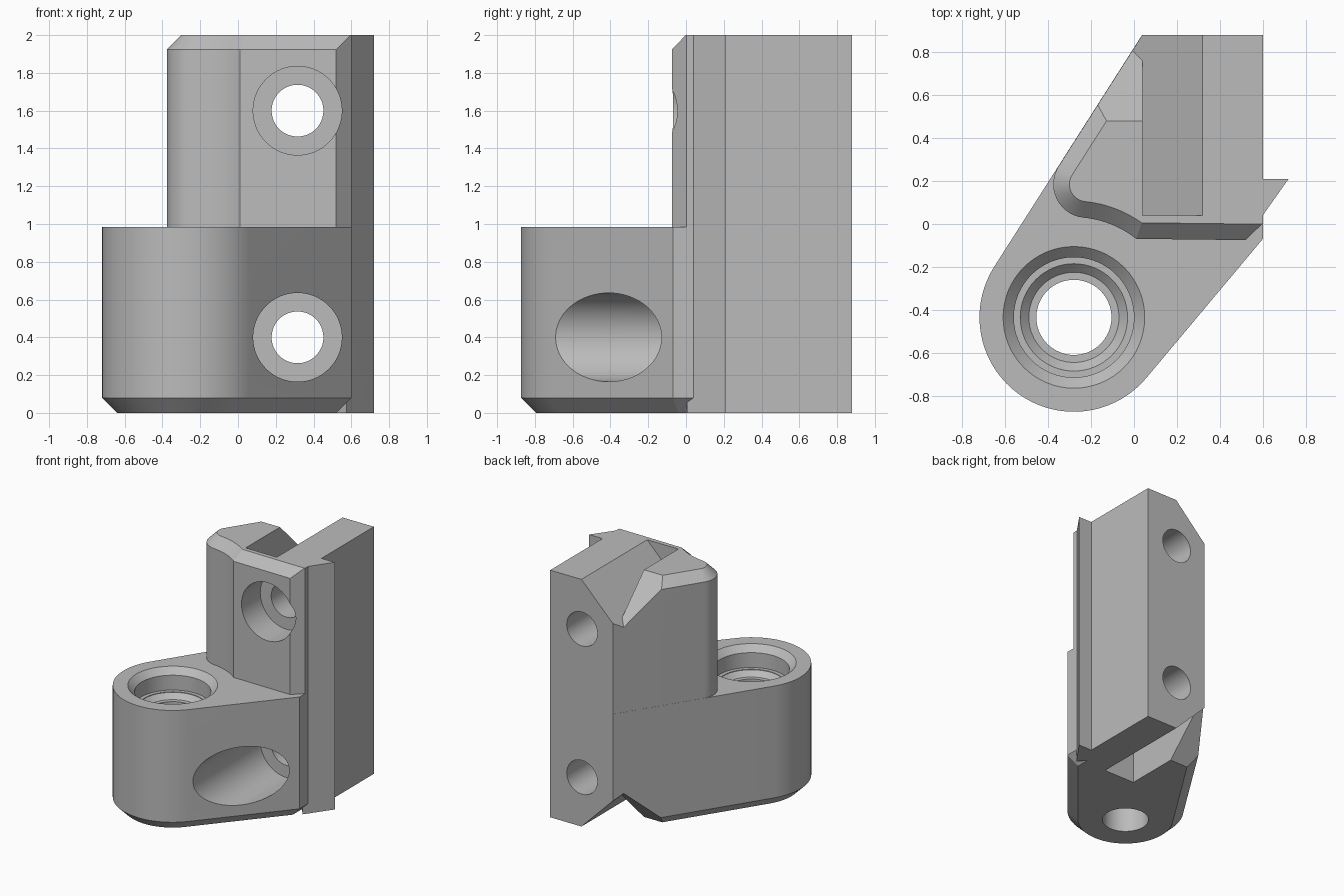
import bpy, bmesh
from math import sin, cos, pi, atan2, acos, hypot
from mathutils import Vector, Matrix

if "Cube" in bpy.data.objects:
    bpy.data.objects.remove(bpy.data.objects["Cube"])

grey = bpy.data.materials.new("plain grey")
grey.use_nodes = True
tone = (0.5, 0.5, 0.5, 1)
grey.diffuse_color = tone
grey.node_tree.nodes["Principled BSDF"].inputs["Base Color"].default_value = tone


def finish(bm, name):
    bmesh.ops.recalc_face_normals(bm, faces=bm.faces)
    mesh = bpy.data.meshes.new(name)
    bm.to_mesh(mesh)
    bm.free()
    mesh.materials.append(grey)
    ob = bpy.data.objects.new(name, mesh)
    bpy.context.collection.objects.link(ob)
    return ob


def loft(name, rings):
    """Solid through matching rings of 3D points, capped at both ends."""
    bm = bmesh.new()
    loops = [[bm.verts.new(p) for p in ring] for ring in rings]
    bm.faces.new(loops[0])
    bm.faces.new(loops[-1])
    n = len(loops[0])
    for a, b in zip(loops, loops[1:]):
        for i in range(n):
            j = (i + 1) % n
            bm.faces.new((a[i], a[j], b[j], b[i]))
    return finish(bm, name)


def level(points, z):
    return [(p[0], p[1], z) for p in points]


def arc(centre, radius, start, end, steps):
    return [centre + radius * Vector((cos(t), sin(t)))
            for t in (start + (end - start) * i / steps for i in range(steps + 1))]


def inset(points, distances):
    """Move each edge of a counter-clockwise outline inward by its own distance."""
    out = []
    n = len(points)
    for i in range(n):
        a, b, c = points[i - 1], points[i], points[(i + 1) % n]
        d1, d2 = (b - a).normalized(), (c - b).normalized()
        n1, n2 = Vector((-d1.y, d1.x)), Vector((-d2.y, d2.x))
        k1, k2 = distances[i - 1], distances[i]
        det = n1.x * n2.y - n1.y * n2.x
        if abs(det) < 1e-4:
            out.append(b + n2 * k2)
            continue
        r1, r2 = n1.dot(b) + k1, n2.dot(b) + k2
        out.append(Vector(((r1 * n2.y - r2 * n1.y) / det, (n1.x * r2 - n2.x * r1) / det)))
    return out


def revolve(name, profile, matrix, steps=64):
    """Turned solid from (radius, height) pairs."""
    rings = [[matrix @ Vector((r * cos(2 * pi * i / steps), r * sin(2 * pi * i / steps), h))
              for i in range(steps)] for r, h in profile]
    return loft(name, rings)


def combine(target, other, operation):
    mod = target.modifiers.new(operation, "BOOLEAN")
    mod.operation = operation
    mod.solver = "EXACT"
    mod.object = other
    bpy.context.view_layer.objects.active = target
    bpy.ops.object.modifier_apply(modifier=mod.name)
    bpy.data.objects.remove(other)


# Shared plan geometry: round boss, slanted left side, bar corner
boss = Vector((-0.28, -0.435))
boss_r = 0.44
left_dir = Vector((0.538, 0.843)).normalized()
left_out = Vector((-left_dir.y, left_dir.x))
left_angle = atan2(left_out.y, left_out.x)
foot = boss + boss_r * left_out
rear = foot + left_dir * ((0.88 - foot.y) / left_dir.y)
side = Vector((0.6, 0.5))

# Lower body, chamfered underneath
corner = Vector((0.6, -0.07))
to_corner = corner - boss
tangent = atan2(to_corner.y, to_corner.x) - acos(boss_r / to_corner.length)
plan = [rear] + arc(boss, boss_r, left_angle, tangent + 2 * pi, 36) + [corner, side]
cut = [0.08] * (len(plan) - 1) + [0]
body = loft("clamp_body", [level(inset(plan, cut), 0), level(plan, 0.08), level(plan, 0.985)])

# Upper body, hollowed around the boss and chamfered on top
bend = Vector((-0.22, 0.185))
bend_r = boss_r - left_out.dot(bend - boss) - 0.001
gap = bend - boss
gap_r = gap.length - bend_r
turn = atan2(gap.y, gap.x)
front = -0.075
end = acos(0.29 / gap_r)
plan = [rear - left_out * 0.001] + arc(bend, bend_r, left_angle, turn + pi, 14)
plan += arc(boss, gap_r, turn, end, 10)[1:]
plan += [Vector((0.52, front)), Vector((0.6, 0.003)), side]
cut = [0.075] * (len(plan) - 3) + [0, 0, 0]
upper = loft("upper_body", [level(plan, 0.5), level(plan, 1.925), level(inset(plan, cut), 2)])
combine(body, upper, "UNION")

# Full-height rear bar with a side fin
plan = [rear, (0.1, 0.15), (0.5, 0.1), (0.575, 0.005), (0.6, 0.04), (0.72, 0.21), (0.6, 0.21), (0.6, 0.88)]
combine(body, loft("rear_bar", [level(plan, 0), level(plan, 2)]), "UNION")


def groove_cutter():
    shape = [(0.04, 1.72), (0.32, 2), (0.42, 2.1), (0.04, 2.1)]
    return loft("groove_cutter", [[(x, y, z) for x, z in shape] for y in (0.04, 1.1)])


def slope_cutter():
    bm = bmesh.new()
    bmesh.ops.create_cube(bm, size=1, matrix=Matrix.Translation((-0.375, 0.8, 1.7))
                          @ Matrix.Diagonal((0.85, 0.8, 1.2, 1)))
    for point, normal in (((0.04, 0, 1.72), (-1, 0, 1)), ((0, 0.48, 2), (0, 1, 1))):
        res = bmesh.ops.bisect_plane(bm, geom=bm.verts[:] + bm.edges[:] + bm.faces[:],
                                     plane_co=point, plane_no=normal, clear_inner=True)
        edges = [e for e in res["geom_cut"] if isinstance(e, bmesh.types.BMEdge)]
        bmesh.ops.contextual_create(bm, geom=edges)
    return finish(bm, "slope_cutter")


# Angled groove and sloped rear corner, the same at top and bottom
for flip in (False, True):
    for make in (groove_cutter, slope_cutter):
        cutter = make()
        if flip:
            cutter.data.transform(Matrix.Translation((0, 0, 2)) @ Matrix.Diagonal((1, 1, -1, 1)))
            cutter.data.flip_normals()
        combine(body, cutter, "DIFFERENCE")

# Stepped vertical bore in the boss
bore = [(0.175, -0.2), (0.175, 0.77), (0.21, 0.77), (0.25, 0.81), (0.25, 0.815),
        (0.28, 0.815), (0.28, 0.935), (0.33, 0.985), (0.33, 0.99)]
combine(body, revolve("bore_cutter", bore, Matrix.Translation((boss.x, boss.y, 0))), "DIFFERENCE")

# Two counterbored screw holes from front to back
screw = [(0.235, -1.2), (0.235, 0.17), (0.137, 0.17), (0.137, 1.2)]
for z in (0.4, 1.6):
    place = Matrix.Translation((0.315, 0, z)) @ Matrix.Rotation(-pi / 2, 4, "X")
    combine(body, revolve("screw_cutter", screw, place), "DIFFERENCE")

# Crisp edges, smooth curves
bpy.ops.object.select_all(action="DESELECT")
body.select_set(True)
bpy.context.view_layer.objects.active = body
bpy.ops.object.shade_smooth_by_angle(angle=0.4)
